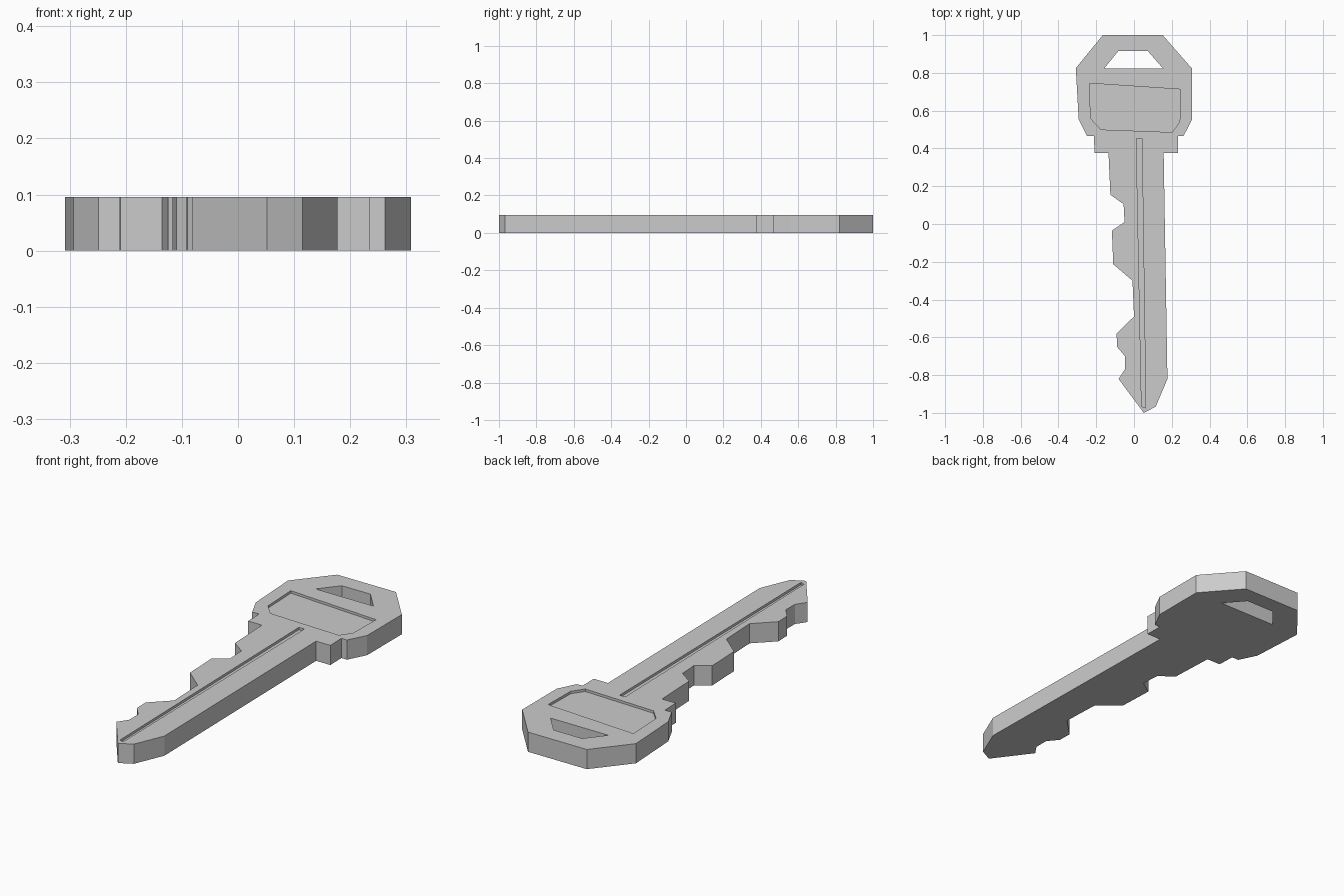
import bpy
import bmesh

if "Cube" in bpy.data.objects:
    bpy.data.objects.remove(bpy.data.objects["Cube"])

THICK = 0.096
DEPTH = 0.012


def prism(name, points, z0, z1):
    """Extrude a flat outline from z0 to z1."""
    bm = bmesh.new()
    face = bm.faces.new([bm.verts.new((x, y, z0)) for x, y in points])
    top = bmesh.ops.extrude_face_region(bm, geom=[face])
    verts = [v for v in top["geom"] if isinstance(v, bmesh.types.BMVert)]
    bmesh.ops.translate(bm, vec=(0, 0, z1 - z0), verts=verts)
    bmesh.ops.recalc_face_normals(bm, faces=bm.faces)
    mesh = bpy.data.meshes.new(name)
    bm.to_mesh(mesh)
    bm.free()
    obj = bpy.data.objects.new(name, mesh)
    bpy.context.collection.objects.link(obj)
    return obj


def cut(target, name, points, z0):
    """Subtract a prism that reaches up past the top face."""
    cutter = prism(name, points, z0, THICK + 0.05)
    cutter.hide_render = True
    cutter.display_type = 'WIRE'
    mod = target.modifiers.new(name, 'BOOLEAN')
    mod.operation = 'DIFFERENCE'
    mod.solver = 'EXACT'
    mod.object = cutter


# Outline parts, running clockwise: bow right side, plain edge, tip, teeth, bow left side
bow_right = [(-0.165, 1), (0.152, 1), (0.308, 0.822), (0.308, 0.555), (0.262, 0.465),
             (0.232, 0.465), (0.234, 0.377), (0.157, 0.377)]
tip = [(0.177, -0.82), (0.115, -0.967), (0.052, -1), (-0.082, -0.82)]
teeth = [(-0.048, -0.77), (-0.048, -0.70), (-0.09, -0.65), (-0.092, -0.58),
         (0, -0.49), (-0.008, -0.30), (-0.11, -0.213), (-0.117, -0.035),
         (-0.05, 0.01), (-0.055, 0.105), (-0.125, 0.155), (-0.135, 0.377)]
bow_left = [(-0.209, 0.377), (-0.212, 0.465), (-0.249, 0.465),
            (-0.293, 0.555), (-0.308, 0.825)]
key = prism("key_body", bow_right + tip + teeth + bow_left, 0, THICK)

# Keyring hole, right through
cut(key, "ring_hole_cutter",
    [(-0.158, 0.823), (0.154, 0.823), (0.072, 0.917), (-0.082, 0.917)], -0.05)

# Shallow panel in the bow
cut(key, "bow_panel_cutter",
    [(-0.237, 0.745), (0.245, 0.713), (0.242, 0.542), (0.203, 0.486),
     (-0.175, 0.50), (-0.229, 0.558)], THICK - DEPTH)

# Long groove along the blade
cut(key, "blade_groove_cutter",
    [(0.012, 0.452), (0.042, 0.452), (0.062, -0.975), (0.04, -0.965)], THICK - DEPTH)
